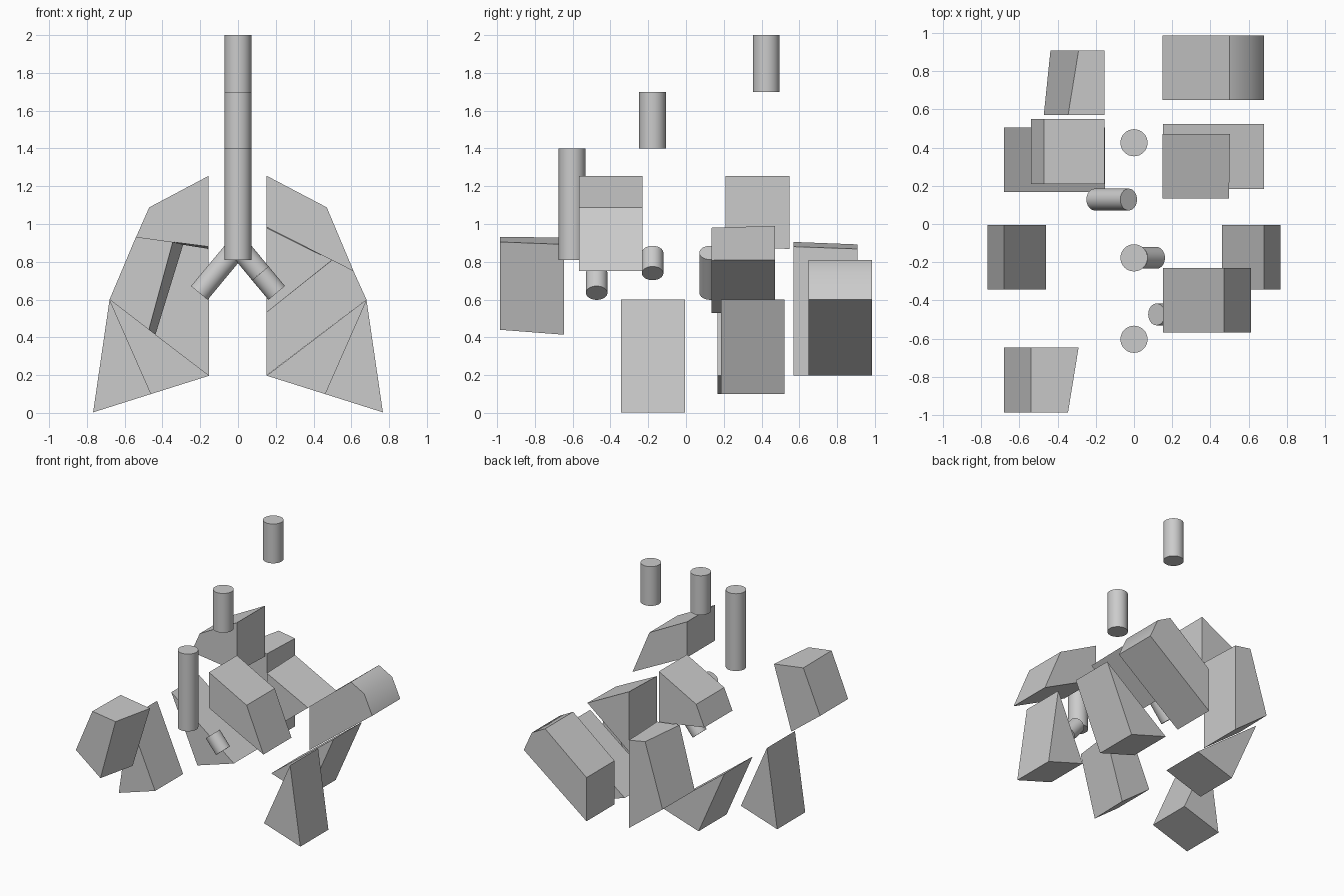
import bpy, bmesh, math
from mathutils import Vector

if "Cube" in bpy.data.objects:
    bpy.data.objects.remove(bpy.data.objects["Cube"])


def finish(name, bm, smooth=False):
    bmesh.ops.recalc_face_normals(bm, faces=bm.faces)
    me = bpy.data.meshes.new(name)
    bm.to_mesh(me)
    bm.free()
    ob = bpy.data.objects.new(name, me)
    bpy.context.collection.objects.link(ob)
    if smooth:
        bpy.ops.object.select_all(action='DESELECT')
        ob.select_set(True)
        bpy.context.view_layer.objects.active = ob
        bpy.ops.object.shade_smooth_by_angle(angle=math.radians(45))
    return ob


def slab(name, y0, front, back=None, side=1, smooth=False):
    """Lobe slice: (x, z) outline at y0 joined to the outline behind it."""
    bm = bmesh.new()
    back = back or front
    f = [bm.verts.new((side * x, y0, z)) for x, z in front]
    b = [bm.verts.new((side * x, y0 + 0.338, z)) for x, z in back]
    bm.faces.new(f)
    bm.faces.new(b)
    for i in range(len(f)):
        j = (i + 1) % len(f)
        bm.faces.new((f[i], f[j], b[j], b[i]))
    return finish(name, bm, smooth)


def tube(name, p, q, r):
    p, q = Vector(p), Vector(q)
    bm = bmesh.new()
    bmesh.ops.create_cone(bm, cap_ends=True, segments=32, radius1=r, radius2=r,
                          depth=(q - p).length)
    rot = (q - p).to_track_quat('Z', 'Y').to_matrix().to_4x4()
    bm.transform(rot)
    bmesh.ops.translate(bm, verts=bm.verts, vec=(p + q) / 2)
    return finish(name, bm, True)


# Windpipe sections, spread in depth
for name, y, z0, z1 in (("windpipe_top", 0.425, 1.7, 2.0),
                        ("windpipe_middle", -0.177, 1.4, 1.7),
                        ("windpipe_bottom", -0.603, 0.81, 1.4)):
    tube(name, (0, y, z0), (0, y, z1), 0.071)

# Bronchi
tube("left_bronchus", (-0.205, 0.128, 0.635), (-0.028, 0.128, 0.848), 0.057)
tube("right_bronchus_inner", (0.118, -0.177, 0.739), (0.028, -0.177, 0.848), 0.057)
tube("right_bronchus_outer", (0.205, -0.473, 0.635), (0.118, -0.473, 0.739), 0.057)

# Bottom slices, the same on both lungs
inner = [(0.68, 0.6), (0.152, 0.197), (0.46, 0.1)]
outer = [(0.68, 0.6), (0.46, 0.1), (0.767, 0.003)]
slab("left_base_inner", 0.167, inner, side=-1)
slab("right_base_inner", 0.184, inner)
slab("left_base_outer", -0.343, outer, side=-1)
slab("right_base_outer", -0.343, outer)

# Left lung: top, middle outer and middle inner slices with tilted cuts
slab("left_top", 0.21,
     [(-0.155, 1.255), (-0.47, 1.088), (-0.54, 0.93), (-0.155, 0.88)],
     [(-0.155, 1.255), (-0.47, 1.088), (-0.538, 0.93), (-0.155, 0.868)])
slab("left_middle_outer", -0.985,
     [(-0.54, 0.932), (-0.68, 0.6), (-0.472, 0.44), (-0.345, 0.905)],
     [(-0.538, 0.928), (-0.68, 0.6), (-0.437, 0.414), (-0.29, 0.892)])
slab("left_middle_inner", 0.569,
     [(-0.345, 0.905), (-0.472, 0.44), (-0.154, 0.197), (-0.155, 0.88)],
     [(-0.29, 0.892), (-0.437, 0.414), (-0.154, 0.197), (-0.155, 0.868)])

# Right lung: top, middle inner and rounded middle outer slices
slab("right_top", -0.567,
     [(0.152, 1.255), (0.47, 1.088), (0.612, 0.75), (0.152, 0.983)])
slab("right_middle_inner", 0.134,
     [(0.15, 0.98), (0.497, 0.808), (0.15, 0.53)],
     [(0.15, 0.99), (0.502, 0.81), (0.15, 0.53)])
slab("right_middle_outer", 0.648,
     [(0.15, 0.53), (0.5, 0.81), (0.612, 0.75), (0.68, 0.6), (0.15, 0.197)],
     smooth=True)
